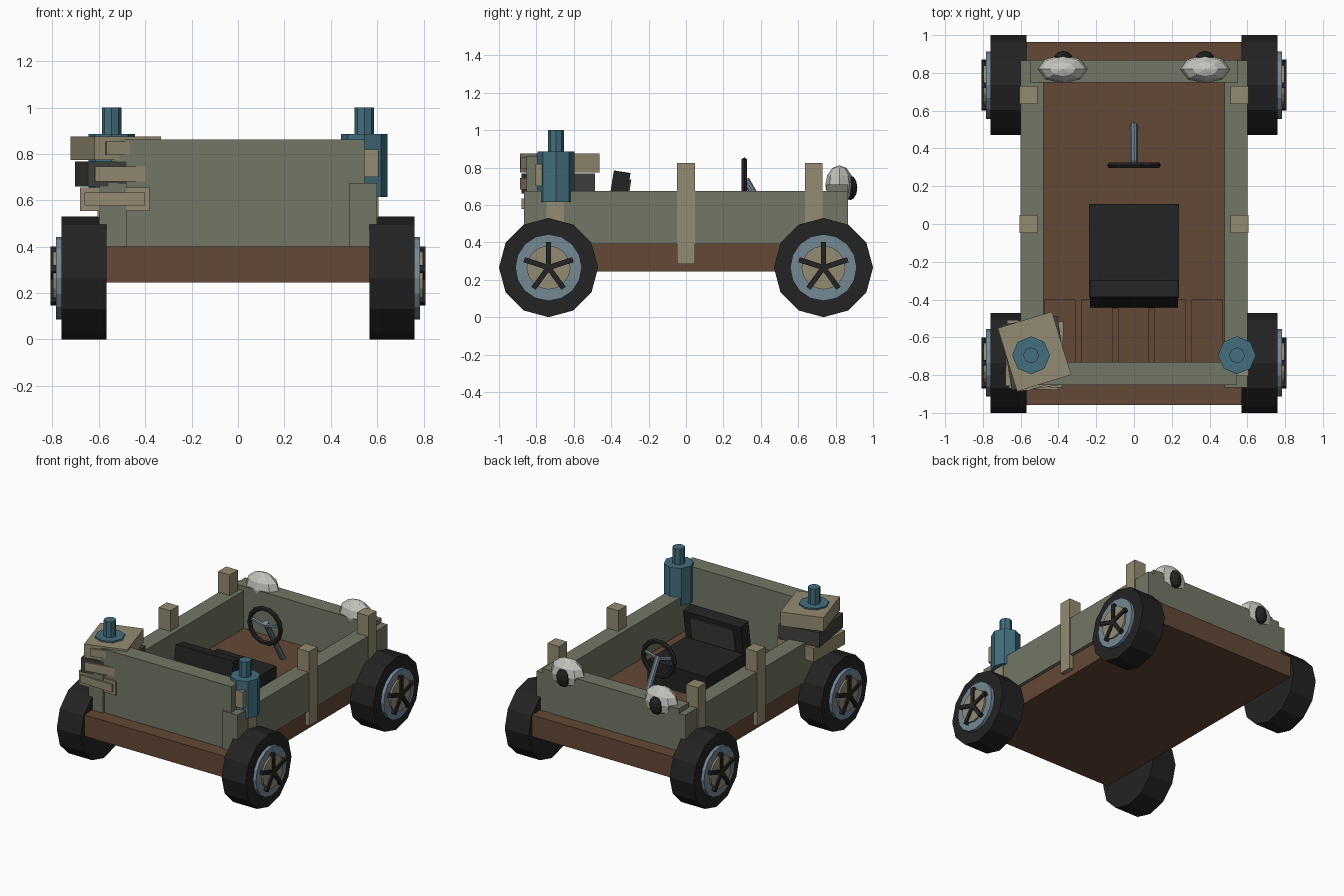
import bpy, bmesh, math
from mathutils import Matrix, Vector

if "Cube" in bpy.data.objects:
    bpy.data.objects.remove(bpy.data.objects["Cube"])


def mat(name, r, g, b):
    m = bpy.data.materials.new(name)
    m.diffuse_color = [((c / 255 + 0.055) / 1.055) ** 2.4 for c in (r, g, b)] + [1]
    m.use_nodes = True
    m.node_tree.nodes["Principled BSDF"].inputs["Base Color"].default_value = m.diffuse_color
    return m


OLIVE = mat("olive panel", 114, 119, 102)
BROWN = mat("brown wood", 100, 72, 54)
TAN = mat("tan wood", 148, 139, 114)
BLACK = mat("black rubber", 35, 35, 35)
GREY = mat("dark grey", 64, 64, 62)
TEAL = mat("teal bottle", 66, 110, 126)
STEEL = mat("blue grey metal", 116, 136, 148)
WHITE = mat("off white", 198, 198, 192)


def finish(name, bm, material, matrix=Matrix()):
    bmesh.ops.transform(bm, matrix=matrix, verts=bm.verts)
    bmesh.ops.recalc_face_normals(bm, faces=bm.faces)
    me = bpy.data.meshes.new(name)
    bm.to_mesh(me)
    bm.free()
    me.materials.append(material)
    ob = bpy.data.objects.new(name, me)
    bpy.context.collection.objects.link(ob)
    return ob


def box(name, material, x0, x1, y0, y1, z0, z1, matrix=Matrix()):
    bm = bmesh.new()
    bmesh.ops.create_cube(bm, size=1)
    centre = Matrix.Translation(((x0 + x1) / 2, (y0 + y1) / 2, (z0 + z1) / 2))
    return finish(name, bm, material,
                  matrix @ centre @ Matrix.Diagonal((x1 - x0, y1 - y0, z1 - z0, 1)))


def rod(name, material, a, b, r, n, r2=None):
    """Cylinder or cone from point a to point b."""
    a, b = Vector(a), Vector(b)
    d = b - a
    bm = bmesh.new()
    bmesh.ops.create_cone(bm, cap_ends=True, segments=n, radius1=r,
                          radius2=r if r2 is None else r2, depth=d.length)
    rot = d.to_track_quat('Z', 'Y').to_matrix().to_4x4()
    return finish(name, bm, material, Matrix.Translation((a + b) / 2) @ rot)


def ball(name, material, c, r, u, v):
    bm = bmesh.new()
    bmesh.ops.create_uvsphere(bm, u_segments=u, v_segments=v, radius=1)
    return finish(name, bm, material, Matrix.Translation(c) @ Matrix.Diagonal((*r, 1)))


# chassis and body panels
box("chassis", BROWN, -0.575, 0.575, -0.957, 0.963, 0.245, 0.40)
box("front_panel", OLIVE, -0.545, 0.545, -0.853, -0.73, 0.39, 0.862)
box("back_panel", OLIVE, -0.55, 0.55, 0.75, 0.867, 0.39, 0.708)

for s, side in ((-1, "left"), (1, "right")):
    def sx(a, b):
        return sorted((s * a, s * b))
    box(side + "_panel", OLIVE, *sx(0.48, 0.60), -0.865, 0.865, 0.39, 0.675)
    # upright stakes
    for y in (-0.70, 0, 0.683):
        box(side + "_stake", TAN, *sx(0.512, 0.606), y - 0.047, y + 0.047, 0.285, 0.825)

    # bottles with cap and label
    bx, by = s * 0.545, -0.695
    rod(side + "_bottle", TEAL, (bx, by, 0.615), (bx, by, 0.886), 0.10, 8)
    rod(side + "_bottle_cap", TEAL, (bx, by, 0.88), (bx, by, 1.0), 0.042, 8)
    box(side + "_bottle_label", TAN, bx, bx + 0.06, by - 0.11, by - 0.06, 0.70, 0.82)

    # eye lamps
    ball(side + "_lamp", WHITE, (s * 0.377, 0.82, 0.705), (0.132, 0.075, 0.107), 8, 6)
    ball(side + "_lamp_pupil", BLACK, (s * 0.375, 0.878, 0.692), (0.05, 0.038, 0.066), 10, 6)

    # wheels with rim, hub and five spokes
    for y, end in ((-0.735, "front"), (0.735, "back")):
        nm, z = f"{end}_{side}_", 0.265
        rod(nm + "tire", BLACK, (s * 0.568, y, z), (s * 0.76, y, z), 0.265, 12)
        rod(nm + "rim", STEEL, (s * 0.75, y, z), (s * 0.784, y, z), 0.178, 16)
        rod(nm + "hub", TAN, (s * 0.77, y, z), (s * 0.797, y, z), 0.117, 16)
        for i in range(5):
            m = Matrix.Translation((0, y, z)) @ Matrix.Rotation(i * math.tau / 5, 4, 'X')
            box(nm + "spoke", BLACK, *sx(0.78, 0.808), -0.014, 0.014, 0, 0.137, m)

# floor slats behind the seat
for i in range(5):
    x = -0.393 + i * 0.195
    box("floor_slat", BROWN, x - 0.083, x + 0.083, -0.74, -0.40, 0.395, 0.42)

# seat with leaning backrest
box("seat_cushion", BLACK, -0.237, 0.237, -0.39, 0.105, 0.40, 0.565)
lean = Matrix.Translation((0, -0.38, 0.50)) @ Matrix.Rotation(math.radians(-9), 4, 'X')
box("seat_back", BLACK, -0.232, 0.232, -0.05, 0.04, -0.09, 0.28, lean)
box("seat_back_panel", GREY, -0.175, 0.175, 0.03, 0.05, 0.08, 0.245, lean)

# steering wheel, built as a swept ring
bpy.ops.mesh.primitive_torus_add(major_segments=14, minor_segments=6, major_radius=0.125,
                                 minor_radius=0.017, location=(0, 0.312, 0.715),
                                 rotation=(math.pi / 2, 0, 0))
ring = bpy.context.object
ring.name = "steering_wheel"
ring.data.materials.append(BLACK)
rod("steering_column", STEEL, (0, 0.52, 0.395), (0, 0.318, 0.735), 0.02, 8)
for x, z in ((-0.12, 0.745), (0.12, 0.745)):
    rod("steering_spoke", STEEL, (0, 0.314, 0.715), (x, 0.312, z), 0.012, 6)

# stacked crates, each turned a little more, with a front plate
crates = ((TAN, TAN, 0.555, 0.655, -1.5, -0.527, -0.687, 0.13),
          (GREY, TAN, 0.660, 0.767, 9, -0.527, -0.683, 0.12),
          (TAN, TAN, 0.774, 0.875, 17, -0.527, -0.675, 0.10))
for body, plate, z0, z1, turn, x, y, w in crates:
    m = Matrix.Translation((x, y, 0)) @ Matrix.Rotation(math.radians(turn), 4, 'Z')
    box("crate", body, -0.15, 0.15, -0.175, 0.175, z0, z1, m)
    box("crate_plate", plate, -w, w, -0.188, -0.17, z0 + 0.022, z1 - 0.022, m)
